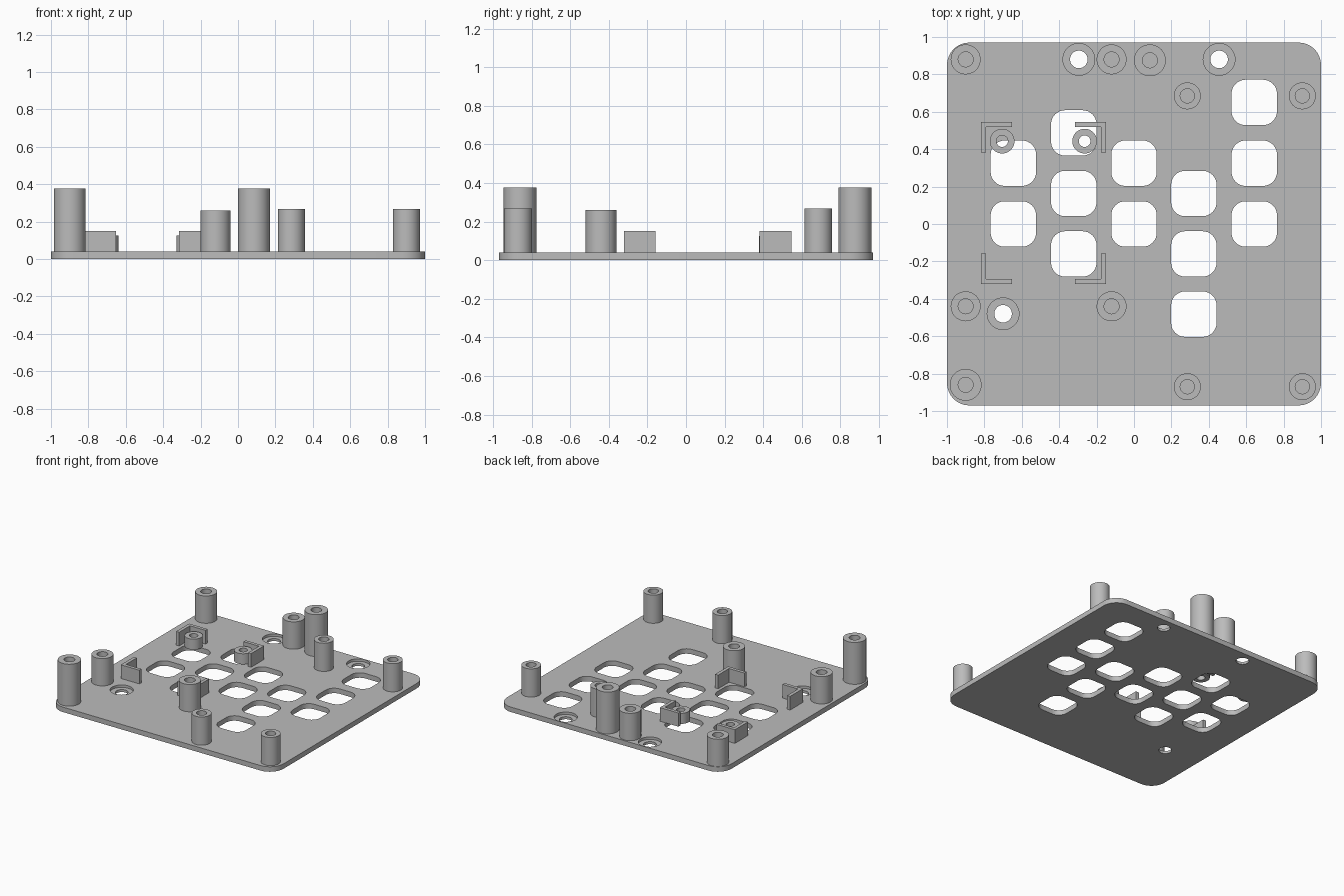
import bpy
import bmesh
from math import cos, sin, pi, radians

cube = bpy.data.objects.get("Cube")
if cube:
    bpy.data.objects.remove(cube, do_unlink=True)

THICK = 0.04
grey = bpy.data.materials.new("plain grey")
grey.use_nodes = True
grey.diffuse_color = (0.5, 0.5, 0.5, 1)
grey.node_tree.nodes["Principled BSDF"].inputs["Base Color"].default_value = (0.5, 0.5, 0.5, 1)


def circle(x, y, r, n=40):
    return [(x + r * cos(2 * pi * i / n), y + r * sin(2 * pi * i / n)) for i in range(n)]


def rounded(x, y, w, d, r, n=8):
    """Outline of a rectangle with rounded corners."""
    pts = []
    for k, (sx, sy) in enumerate([(1, 1), (-1, 1), (-1, -1), (1, -1)]):
        for i in range(n + 1):
            a = pi / 2 * (k + i / n)
            pts.append((x + sx * (w / 2 - r) + r * cos(a), y + sy * (d / 2 - r) + r * sin(a)))
    return pts


def prism(bm, outline, z0, z1):
    low = [bm.verts.new((x, y, z0)) for x, y in outline]
    top = [bm.verts.new((x, y, z1)) for x, y in outline]
    bm.faces.new(low[::-1])
    bm.faces.new(top)
    for i in range(len(low)):
        j = (i + 1) % len(low)
        bm.faces.new((low[i], low[j], top[j], top[i]))


def tube(bm, x, y, r, bore, z0, z1):
    """Hollow post, as four rings joined in a loop."""
    rings = [[bm.verts.new((px, py, z)) for px, py in circle(x, y, rad)]
             for rad, z in ((r, z0), (r, z1), (bore, z1), (bore, z0))]
    for a, b in zip(rings, rings[1:] + rings[:1]):
        for i in range(len(a)):
            j = (i + 1) % len(a)
            bm.faces.new((a[i], a[j], b[j], b[i]))


def finish(name, bm):
    bmesh.ops.recalc_face_normals(bm, faces=bm.faces)
    mesh = bpy.data.meshes.new(name)
    bm.to_mesh(mesh)
    bm.free()
    mesh.materials.append(grey)
    ob = bpy.data.objects.new(name, mesh)
    bpy.context.collection.objects.link(ob)
    return ob


def smooth(ob):
    bpy.ops.object.select_all(action="DESELECT")
    ob.select_set(True)
    bpy.context.view_layer.objects.active = ob
    bpy.ops.object.shade_smooth_by_angle(angle=radians(30))


def cut(ob, outlines, z0, z1):
    bm = bmesh.new()
    for o in outlines:
        prism(bm, o, z0, z1)
    cutter = finish("cutter", bm)
    cutter.hide_render = True
    mod = ob.modifiers.new("cut", "BOOLEAN")
    mod.operation = "DIFFERENCE"
    mod.solver = "EXACT"
    mod.object = cutter
    bpy.context.view_layer.objects.active = ob
    bpy.ops.object.modifier_apply(modifier=mod.name)
    bpy.data.objects.remove(cutter, do_unlink=True)


# Base plate with key openings and counterbored screw holes
bm = bmesh.new()
prism(bm, rounded(0, 0, 2, 1.94, 0.12), 0, THICK)
plate = finish("base_plate", bm)
columns = {-0.645: (0.325, 0), -0.322: (0.487, 0.163, -0.16), 0: (0.325, 0),
           0.32: (0.163, -0.16, -0.482), 0.643: (0.65, 0.325, 0)}
keys = [rounded(x, y, 0.243, 0.243, 0.075) for x, ys in columns.items() for y in ys]
screws = [(-0.295, 0.88), (0.455, 0.88), (-0.70, -0.48)]
cut(plate, keys + [circle(x, y, 0.047) for x, y in screws], -0.1, 0.1)
cut(plate, [circle(x, y, 0.085) for x, y in screws], THICK - 0.02, 0.1)
smooth(plate)

# Hollow standoff posts, grouped by size: radius, bore, top height, places
groups = {
    "tall_post": (0.085, 0.04, 0.377, [(-0.90, -0.86), (0.085, 0.875)]),
    "medium_post": (0.08, 0.04, 0.26, [(x, y) for x in (-0.90, -0.12) for y in (-0.44, 0.88)]),
    "slim_post": (0.072, 0.038, 0.267, [(x, y) for x in (0.285, 0.90) for y in (-0.87, 0.685)]),
    "short_boss": (0.066, 0.031, 0.125, [(-0.705, 0.443), (-0.264, 0.443)]),
}
for name, (r, bore, top, places) in groups.items():
    for n, (x, y) in enumerate(places, 1):
        bm = bmesh.new()
        tube(bm, x, y, r, bore, THICK, top)
        smooth(finish(f"{name}_{n}", bm))

# Four L-shaped corner brackets, mirrored about their shared centre
CX, CY, HX, HY, ARM, WALL = -0.484, 0.112, 0.334, 0.434, 0.165, 0.027
for sx, side in ((-1, "right"), (1, "left")):
    for sy, end in ((-1, "front"), (1, "back")):
        ell = [(HX, HY), (HX - ARM, HY), (HX - ARM, HY - WALL),
               (HX - WALL, HY - WALL), (HX - WALL, HY - ARM), (HX, HY - ARM)]
        bm = bmesh.new()
        prism(bm, [(CX + sx * x, CY + sy * y) for x, y in ell], THICK, 0.15)
        finish(f"bracket_{end}_{side}", bm)
